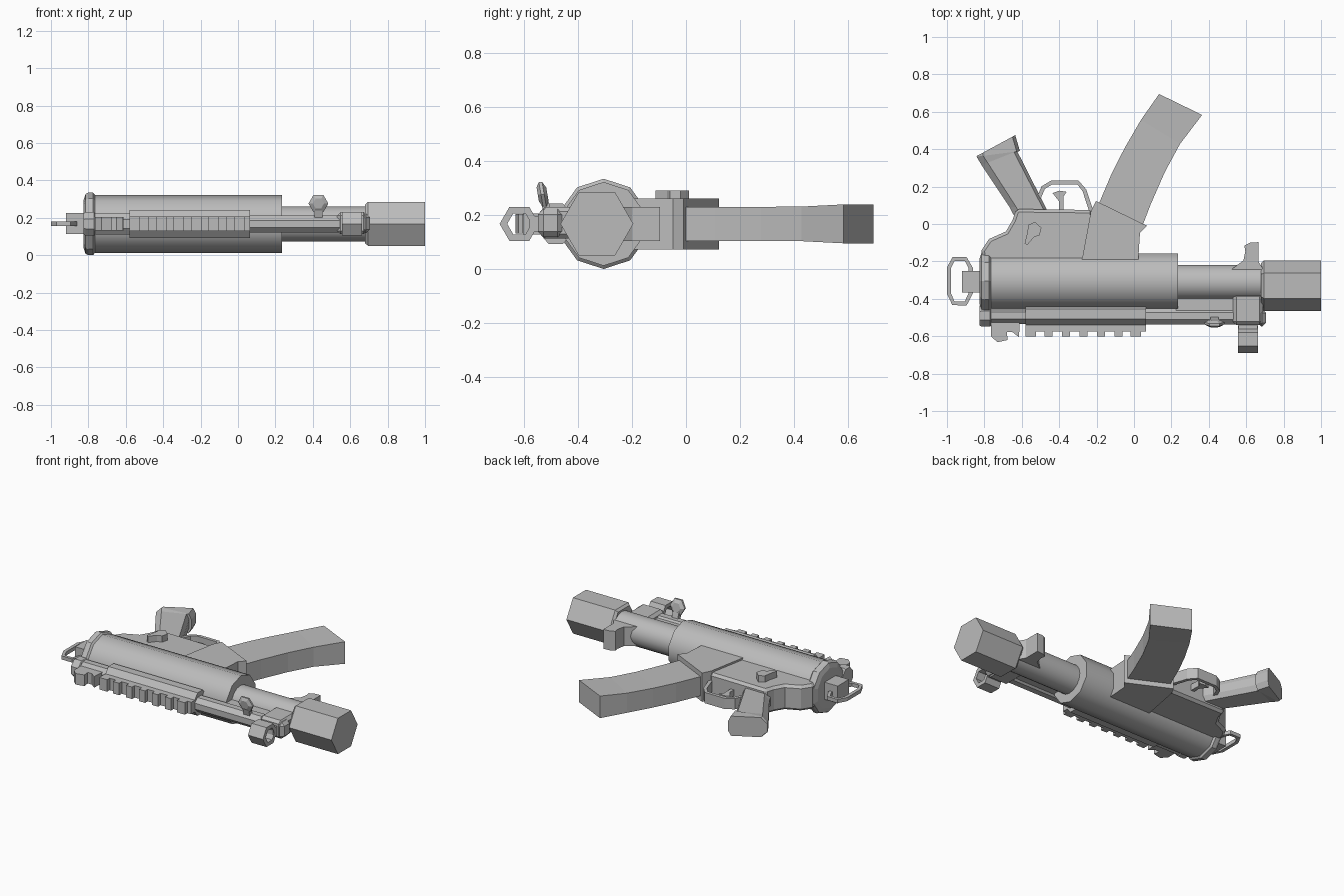
import bpy, bmesh, math
from mathutils import Vector

old = bpy.data.objects.get("Cube")
if old:
    bpy.data.objects.remove(old, do_unlink=True)

# One plain grey finish
grey = bpy.data.materials.new("plain grey")
grey.use_nodes = True
COL = (0.5, 0.5, 0.5, 1)
grey.diffuse_color = COL
grey.node_tree.nodes["Principled BSDF"].inputs["Base Color"].default_value = COL

CZ = 0.167   # mid plane of the model
CY = -0.305  # barrel axis


def finish(name, bm, smooth=False, bevel=0):
    bmesh.ops.recalc_face_normals(bm, faces=bm.faces)
    me = bpy.data.meshes.new(name)
    bm.to_mesh(me)
    bm.free()
    ob = bpy.data.objects.new(name, me)
    bpy.context.collection.objects.link(ob)
    me.materials.append(grey)
    if bevel:
        m = ob.modifiers.new("chamfer", 'BEVEL')
        m.width, m.segments, m.limit_method = bevel, 1, 'ANGLE'
        m.angle_limit = math.radians(40)
    if smooth:
        bpy.ops.object.select_all(action='DESELECT')
        ob.select_set(True)
        bpy.context.view_layer.objects.active = ob
        bpy.ops.object.shade_smooth_by_angle(angle=math.radians(40))
    return ob


def loft(name, rings, smooth=False, closed=False, bevel=0):
    """Skin a list of equal-length point rings; cap the ends unless closed."""
    bm = bmesh.new()
    vr = [[bm.verts.new(p) for p in r] for r in rings]
    n = len(rings[0])
    pairs = list(zip(vr, vr[1:])) + ([(vr[-1], vr[0])] if closed else [])
    for a, b in pairs:
        for i in range(n):
            j = (i + 1) % n
            bm.faces.new((a[i], a[j], b[j], b[i]))
    if not closed:
        bm.faces.new(vr[0])
        bm.faces.new(vr[-1])
    return finish(name, bm, smooth, bevel)


def plate(name, pts, half, bevel=0, z=CZ):
    """Side profile extruded equally about a z level."""
    return loft(name, [[(x, y, z + s * half) for x, y in pts] for s in (-1, 1)], bevel=bevel)


def box(name, x0, x1, y0, y1, z0, z1, bevel=0):
    return plate(name, [(x0, y0), (x1, y0), (x1, y1), (x0, y1)], (z1 - z0) / 2, bevel, (z0 + z1) / 2)


def lathe_x(name, stations, n, cy=CY, cz=CZ, turn=0, squash=1.0, smooth=False, closed=False):
    """Rings of n sides along x; stations are (x, radius)."""
    angs = [turn + 2 * math.pi * i / n for i in range(n)]
    return loft(name, [[(x, cy + squash * r * math.cos(a), cz + r * math.sin(a)) for a in angs]
                       for x, r in stations], smooth, closed)


def wire(name, path, w, half, closed=False):
    """Flat band following a side-view path."""
    P = [Vector((x, y, CZ)) for x, y in path]
    n, rings = len(P), []
    for i, p in enumerate(P):
        a = P[i - 1] if (i or closed) else p
        b = P[(i + 1) % n] if (i < n - 1 or closed) else p
        t = (b - a).normalized()
        s = Vector((-t.y, t.x, 0)) * w
        up = Vector((0, 0, half))
        rings.append([p + s + up, p - s + up, p - s - up, p + s - up])
    return loft(name, rings, closed=closed)


# Main tube, rear cap, barrel, muzzle
UP = math.pi / 2
lathe_x("receiver_tube", [(-0.79, 0.155), (0.235, 0.155)], 10, turn=UP, smooth=True)
lathe_x("rear_cap", [(-0.825, 0.13), (-0.815, 0.16), (-0.80, 0.167), (-0.775, 0.167), (-0.765, 0.155)],
        10, turn=UP)
lathe_x("barrel", [(0.2, 0.094), (0.70, 0.094)], 16, cy=-0.312, smooth=True)
lathe_x("muzzle", [(0.68, 0.12), (0.695, 0.135), (1.0, 0.135)], 6, cy=-0.33)

# Rear sling mount and loop
box("sling_block", -0.92, -0.80, -0.365, -0.25, 0.112, 0.225)
wire("sling_loop", [(-0.965, -0.187), (-0.90, -0.187), (-0.873, -0.235), (-0.873, -0.37), (-0.90, -0.425),
                    (-0.965, -0.425), (-0.99, -0.37), (-0.99, -0.235)], 0.011, 0.012, closed=True)

# Lower receiver, magazine well and magazine
plate("lower_receiver", [(-0.81, -0.20), (-0.815, -0.14), (-0.775, -0.08), (-0.685, -0.04), (-0.65, 0.02),
                         (-0.63, 0.08), (-0.22, 0.075), (-0.22, -0.20)], 0.082, bevel=0.016)
plate("magazine_well", [(-0.28, -0.20), (-0.23, 0.07), (-0.203, 0.123), (0.07, -0.01),
                        (0.032, -0.048), (0.022, -0.20)], 0.094)
left_edge = [(-0.20, 0.08), (-0.118, 0.273), (-0.048, 0.41), (0.037, 0.556), (0.134, 0.695)]
right_edge = [(0.045, -0.01), (0.09, 0.107), (0.165, 0.278), (0.246, 0.428), (0.364, 0.583)]
halves = [0.063, 0.063, 0.063, 0.064, 0.072]
loft("magazine", [[(*a, CZ + h), (*b, CZ + h), (*b, CZ - h), (*a, CZ - h)]
                  for a, b, h in zip(left_edge, right_edge, halves)])


# Grip: six-sided section, flared at the butt
def grip_ring(rear, front, h, chamfer):
    a, b = Vector((*rear, CZ)), Vector((*front, CZ))
    d = (b - a).normalized() * chamfer
    up = Vector((0, 0, h))
    s = up * 0.45
    return [a + s, a + d + up, b - d * 0.5 + up, b + s, b - s, b - d * 0.5 - up, a + d - up, a - s]


loft("grip", [grip_ring((-0.645, 0.05), (-0.455, 0.05), 0.055, 0.035),
              grip_ring((-0.665, 0.09), (-0.475, 0.095), 0.055, 0.035),
              grip_ring((-0.815, 0.315), (-0.625, 0.39), 0.060, 0.035),
              grip_ring((-0.842, 0.36), (-0.61, 0.39), 0.064, 0.035),
              grip_ring((-0.838, 0.365), (-0.635, 0.475), 0.064, 0.035)])

# Trigger group
wire("trigger_guard", [(-0.52, 0.06), (-0.515, 0.125), (-0.485, 0.195), (-0.44, 0.222), (-0.30, 0.222),
                       (-0.265, 0.18), (-0.225, 0.06)], 0.011, 0.035)
plate("trigger", [(-0.40, 0.06), (-0.40, 0.12), (-0.435, 0.165), (-0.40, 0.178), (-0.36, 0.172),
                  (-0.378, 0.145), (-0.375, 0.06)], 0.02)
plate("selector_lever", [(-0.585, -0.105), (-0.57, -0.112), (-0.535, -0.07), (-0.505, -0.06), (-0.495, -0.02),
                         (-0.53, 0.012), (-0.565, -0.005), (-0.57, -0.045)], 0.03, z=0.26)

# Front lug beneath the barrel
plate("front_lug", [(0.525, -0.30), (0.525, -0.24), (0.585, -0.195), (0.595, -0.145), (0.59, -0.115),
                    (0.62, -0.10), (0.665, -0.097), (0.665, -0.20), (0.69, -0.24), (0.69, -0.30)], 0.063)

# Cocking tube along the top, with rail housing
OCT = math.pi / 8
lathe_x("cocking_tube", [(-0.80, 0.062), (0.05, 0.062)], 8, cy=-0.49, turn=OCT, squash=0.8)
lathe_x("rear_collar", [(-0.825, 0.062), (-0.815, 0.068), (-0.77, 0.068), (-0.765, 0.062)], 8, cy=-0.49,
        turn=OCT, squash=0.93)
lathe_x("rail_housing", [(-0.58, 0.081), (0.065, 0.081)], 8, cy=-0.482, turn=OCT, squash=0.85)
box("tube_bridge", -0.80, 0.065, -0.47, -0.40, 0.125, 0.21)
lathe_x("front_rod", [(0.04, 0.050), (0.56, 0.050)], 8, cy=-0.492, turn=OCT)
box("rod_spine", 0.225, 0.54, -0.475, -0.39, 0.132, 0.202)
box("front_sleeve", 0.53, 0.69, -0.54, -0.37, 0.112, 0.23, bevel=0.018)
box("sleeve_tip", 0.66, 0.705, -0.548, -0.455, 0.118, 0.222, bevel=0.02)

# Accessory rail with evenly spaced teeth
box("rail_base", -0.58, 0.065, -0.575, -0.52, 0.128, 0.206)
for i in range(7):
    c = -0.553 + i * 0.0935
    w = 0.027 if i in (0, 6) else 0.02
    box(f"rail_tooth_{i + 1}", c - w, c + w + 0.003, -0.602, -0.565, 0.128, 0.206)

# Rear sight
plate("rear_sight", [(-0.765, -0.51), (-0.765, -0.60), (-0.73, -0.632), (-0.675, -0.62), (-0.68, -0.578),
                     (-0.65, -0.578), (-0.615, -0.605), (-0.61, -0.51)], 0.036)

# Front sight: hexagonal hood with a through hole
lathe_x("front_sight_hood", [(0.555, 0.073), (0.663, 0.073), (0.663, 0.045), (0.555, 0.045)], 6,
        cy=-0.617, closed=True)
box("front_sight_foot", 0.56, 0.66, -0.58, -0.52, 0.137, 0.197)

# Cocking handle: tilted stem with a hexagonal knob
loft("handle_stem", [[(0.43 + dx, y + dy, z) for dx, dy in ((-0.022, -0.015), (0.022, -0.015),
                                                             (0.022, 0.015), (-0.022, 0.015))]
                     for y, z in ((-0.50, 0.17), (-0.53, 0.27))])
loft("handle_knob", [[(0.43 + r * math.cos(i * math.pi / 3), -0.531 - 0.17 * (r * math.sin(i * math.pi / 3)) + d,
                       0.276 + r * math.sin(i * math.pi / 3)) for i in range(6)]
                     for d, r in ((-0.018, 0.03), (-0.006, 0.053), (0.006, 0.053), (0.018, 0.03))])
